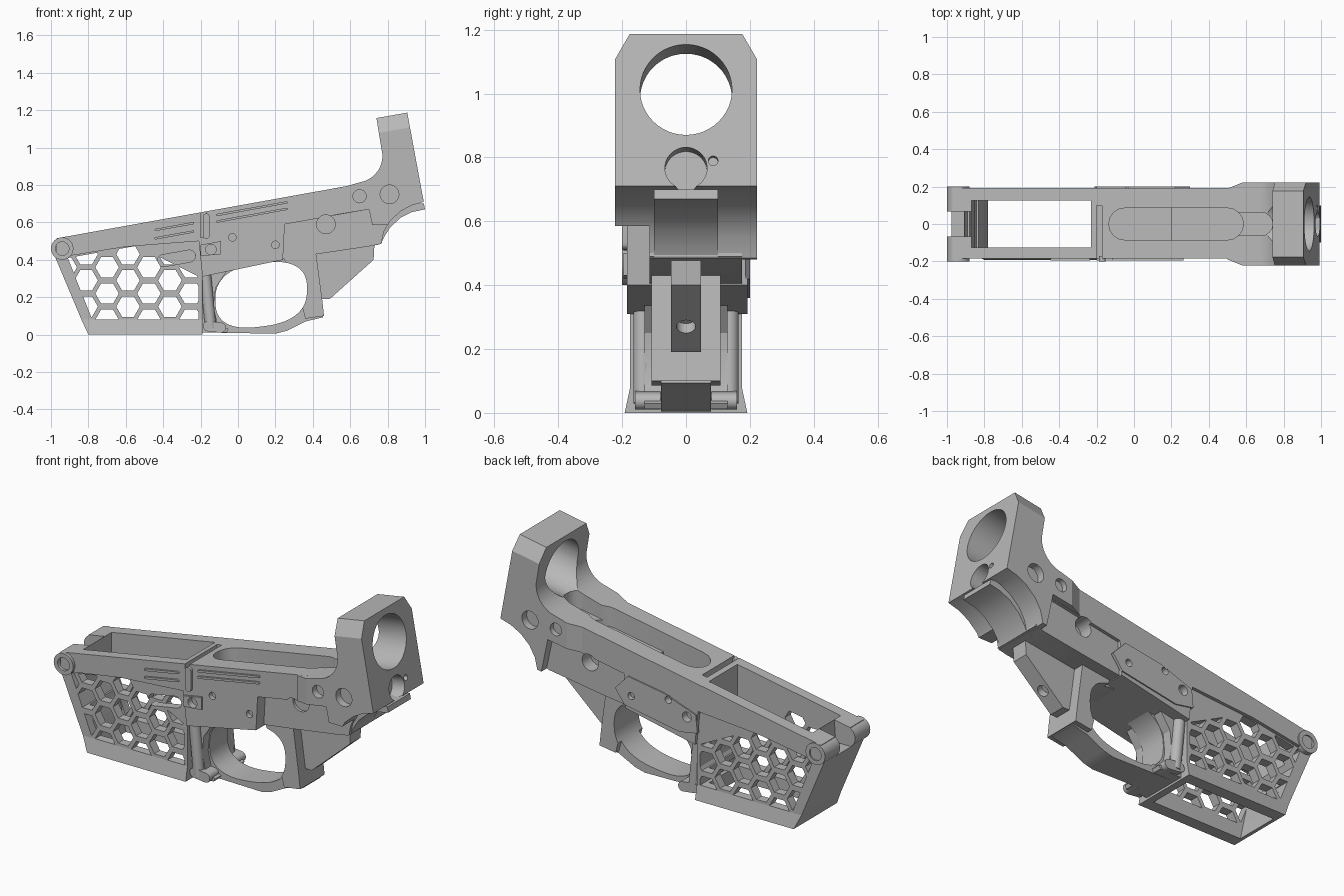
import bpy, bmesh, math
from mathutils import Matrix, Vector

cube = bpy.data.objects.get("Cube")
if cube:
    bpy.data.objects.remove(cube, do_unlink=True)

grey = bpy.data.materials.new("plain grey")
grey.use_nodes = True
grey.diffuse_color = (0.48, 0.48, 0.48, 1)
grey.node_tree.nodes["Principled BSDF"].inputs["Base Color"].default_value = grey.diffuse_color

TILT = math.radians(9.9)
ALONG = Vector((math.cos(TILT), 0, math.sin(TILT)))


def finish(bm, name):
    bmesh.ops.recalc_face_normals(bm, faces=bm.faces)
    mesh = bpy.data.meshes.new(name)
    bm.to_mesh(mesh)
    bm.free()
    mesh.materials.append(grey)
    ob = bpy.data.objects.new(name, mesh)
    bpy.context.collection.objects.link(ob)
    return ob


def add_prism(bm, pts, y0, y1, width=None):
    """Side profile extruded across y; width(x, z) gives a tapered half width."""
    rings = []
    for y, s in ((y0, -1), (y1, 1)):
        rings.append([bm.verts.new((x, s * width(x, z) if width else y, z)) for x, z in pts])
    a, b = rings
    bm.faces.new(a)
    bm.faces.new(b[::-1])
    for i in range(len(a)):
        j = (i + 1) % len(a)
        bm.faces.new((a[j], a[i], b[i], b[j]))


def prism(name, pts, y0, y1=None, width=None):
    if y1 is None:
        y0, y1 = -y0, y0
    bm = bmesh.new()
    add_prism(bm, pts, y0, y1, width)
    return finish(bm, name)


def arc(cx, cz, r, start, end, n):
    angles = [math.radians(start + (end - start) * k / n) for k in range(n + 1)]
    return [(cx + r * math.cos(t), cz + r * math.sin(t)) for t in angles]


def circle(cx, cz, r, n=32):
    return arc(cx, cz, r, 0, 360, n)[:-1]


def slot(x0, z0, x1, z1, r):
    """Rounded bar outline between two points."""
    a = math.degrees(math.atan2(z1 - z0, x1 - x0))
    return arc(x0, z0, r, a + 90, a + 270, 8) + arc(x1, z1, r, a - 90, a + 90, 8)


def rod(name, point, axis, radius, length):
    bm = bmesh.new()
    m = Matrix.Translation(point) @ Vector(axis).to_track_quat('Z', 'Y').to_matrix().to_4x4()
    bmesh.ops.create_cone(bm, cap_ends=True, segments=48, radius1=radius, radius2=radius, depth=length, matrix=m)
    return finish(bm, name)


def cut(cutter, *parts):
    cutter.hide_render = True
    for ob in parts:
        mod = ob.modifiers.new("cut", 'BOOLEAN')
        mod.operation, mod.solver, mod.object = 'DIFFERENCE', 'EXACT', cutter
        bpy.context.view_layer.objects.active = ob
        bpy.ops.object.modifier_apply(modifier=mod.name)
    bpy.data.objects.remove(cutter, do_unlink=True)


def clip(poly, window):
    """Trim a polygon to a convex counter-clockwise window."""
    for i, a in enumerate(window):
        b = window[(i + 1) % len(window)]
        side = lambda p: (b[0] - a[0]) * (p[1] - a[1]) - (b[1] - a[1]) * (p[0] - a[0])
        out = []
        for k, p in enumerate(poly):
            q = poly[k - 1]
            sp, sq = side(p), side(q)
            if (sp >= 0) != (sq >= 0):
                t = sq / (sq - sp)
                out.append((q[0] + t * (p[0] - q[0]), q[1] + t * (p[1] - q[1])))
            if sp >= 0:
                out.append(p)
        poly = out
    return poly


def area(p):
    return abs(sum(p[i - 1][0] * p[i][1] - p[i][0] * p[i - 1][1] for i in range(len(p)))) / 2


# Main body and box-shaped front well
body = prism("upper_body", [(-0.97, 0.515), (0.68, 0.812), (0.70, 0.67), (0.25, 0.59), (0.24, 0.40),
                            (-0.19, 0.31), (-0.21, 0.50), (-0.60, 0.47), (-0.97, 0.41)], -0.184, 0.193)
well = prism("well", [(-0.98, 0.42), (-0.837, 0.08), (-0.19, 0.08), (-0.19, 0.52), (-0.60, 0.49)], 0.175)
flare = prism("well_flare", [(-0.837, 0.08), (-0.80, 0), (-0.19, 0), (-0.19, 0.08)], 0, 0,
              lambda x, z: 0.175 if z > 0.05 else 0.192)
mid = prism("mid_body", [(0.20, 0.62), (0.74, 0.71), (0.77, 0.49), (0.72, 0.475), (0.42, 0.43), (0.2, 0.40)],
            -0.115, 0.175)
pivot = prism("pivot_boss", circle(-0.94, 0.46, 0.06), 0.2)

# Rear ring block with a scooped underside and a central tongue
lug = prism("rear_block", [(0.58, 0.794)] + arc(0.63, 0.955, 0.142, -80, 15, 10) +
            [(0.74, 1.158), (0.905, 1.187), (0.993, 0.71), (0.93, 0.692), (0.87, 0.66), (0.815, 0.61),
             (0.78, 0.55), (0.765, 0.485), (0.74, 0.48), (0.70, 0.67), (0.58, 0.65)], 0.222)
prism("rear_tongue", [(0.74, 0.70), (0.994, 0.70), (1.0, 0.67), (0.93, 0.655), (0.87, 0.625), (0.815, 0.575),
                      (0.78, 0.52), (0.765, 0.485), (0.72, 0.475)], 0.1)
shoulder = prism("rear_shoulder", [(0.50, 0.779), (0.58, 0.794), (0.58, 0.65), (0.50, 0.636)], 0, 0,
                 lambda x, z: 0.19 if x < 0.55 else 0.222)
bm = bmesh.new()
bm.from_mesh(lug.data)
for s in (-1, 1):
    res = bmesh.ops.bisect_plane(bm, geom=bm.verts[:] + bm.edges[:] + bm.faces[:], plane_co=(0.83, s * 0.198, 1.135),
                                 plane_no=(-0.085, s * 0.87, 0.49), clear_outer=True)
    bmesh.ops.holes_fill(bm, edges=[e for e in res["geom_cut"] if isinstance(e, bmesh.types.BMEdge)])
bmesh.ops.recalc_face_normals(bm, faces=bm.faces)
bm.to_mesh(lug.data)
bm.free()
cut(prism("underside_cutter", [(0.5, 0.4), (0.9, 0.4), (0.9, 0.585), (0.5, 0.585)], -0.3, -0.115), lug)

# Lower loop and grip mount with its thin rear fin
guard = prism("lower_loop", [(-0.20, 0.33), (-0.20, 0.012), (0.20, 0.005), (0.26, 0.02), (0.36, 0.07),
                             (0.455, 0.093), (0.44, 0.18), (0.40, 0.43), (0.24, 0.42)], 0.078)
mount = prism("grip_mount", [(0.24, 0.42), (0.415, 0.45), (0.45, 0.19), (0.46, 0.10), (0.36, 0.085), (0.33, 0.2)],
              0.108)
fin = prism("grip_fin", [(0.40, 0.46), (0.73, 0.49), (0.725, 0.40), (0.49, 0.19), (0.44, 0.19)], 0.047)
loop_front = prism("loop_front", [(-0.20, 0.32), (-0.20, 0.012), (-0.06, 0.012), (-0.05, 0.03),
                                  (-0.11, 0.06), (-0.13, 0.15), (-0.12, 0.25), (-0.06, 0.34)], 0.13)
for s in (-1, 1):
    rod("loop_column", (-0.16, s * 0.135, 0.18), (-0.1, 0, 1), 0.03, 0.3)
    prism("loop_foot", slot(-0.16, 0.045, -0.09, 0.037, 0.027), *sorted((s * 0.08, s * 0.16)))

opening = []
for k in range(56):
    c, s = math.cos(k * math.tau / 56), math.sin(k * math.tau / 56)
    px, pz = (math.copysign(abs(v) ** 0.78, v) for v in (c, s))
    opening.append((0.124 + 0.245 * px, 0.213 + 0.17 * pz + 0.03 * px))
cut(prism("opening_cutter", opening, 0.4), guard, mount, loop_front)
cut(rod("fin_dimple", (0.58, 0, 0.27), (0.67, 0, -0.74), 0.03, 0.08), fin)

# Well cavity and the gap between the pivot bosses
cut(prism("cavity_cutter", [(-0.87, 0.9), (-0.87, 0.42), (-0.76, -0.1), (-0.23, -0.1), (-0.23, 0.9)], 0.125),
    body, well, flare)
cut(prism("pivot_gap", [(-1.1, 0.7), (-1.1, 0.41), (-0.88, 0.41), (-0.86, 0.7)], 0.066), body, well, pivot)

# Honeycomb windows
window = [(-0.78, 0.082), (-0.21, 0.082), (-0.21, 0.31), (-0.54, 0.475), (-0.91, 0.41)]
bm = bmesh.new()
for i in range(-2, 6):
    for k in range(-1, 4):
        cell = clip(circle(-0.70 + 0.112 * i, 0.22 + 0.14 * k - 0.07 * (i % 2), 0.063, 6), window)
        if len(cell) > 2 and area(cell) > 0.001:
            add_prism(bm, cell, -0.4, 0.4)
cut(finish(bm, "honeycomb_cutter"), body, well)
cut(prism("oval_window", slot(-0.40, 0.395, -0.26, 0.42, 0.032), -0.3, 0), body, well)

# Shallow stepped top recess and cross notch
for x0, x1, r, depth in ((-0.05, 0.50, 0.085, 0.13), (0.40, 0.68, 0.062, 0.08)):
    bm = bmesh.new()
    outline = slot(x0, 0, x1, 0, r)
    low, high = ([bm.verts.new((x, y, 0.69 + 0.18 * x + dz)) for x, y in outline] for dz in (-depth, 0.1))
    bm.faces.new(low)
    bm.faces.new(high[::-1])
    for i in range(len(low)):
        bm.faces.new((low[i - 1], low[i], high[i], high[i - 1]))
    cut(finish(bm, "recess_cutter"), body, lug, shoulder)
cut(prism("notch_cutter", [(-0.20, 0.52), (-0.17, 0.52), (-0.17, 0.8), (-0.20, 0.8)], -0.3, 0.1), body)

# Plain round openings in the rear block
cut(rod("bore_cutter", Vector((0.84, 0, 0.995)), ALONG, 0.144, 0.6), lug)
cut(rod("lower_bore", Vector((0.985, 0, 0.767)), ALONG, 0.066, 0.16), lug)
cut(rod("small_bore", Vector((0.98, 0.085, 0.79)), ALONG, 0.015, 0.06), lug)

# Raised side panel and ribs
panel = prism("side_panel", [(0.30, 0.50), (0.22, 0.585), (0.0, 0.55), (-0.20, 0.48), (-0.21, 0.38),
                             (-0.1, 0.36), (0.24, 0.42)], 0.185, 0.2)
button = prism("button_box", [(-0.20, 0.42), (-0.09, 0.43), (-0.09, 0.50), (-0.20, 0.48)], -0.196, -0.17)
for ends in ((-0.11, 0.605, 0.26, 0.672), (-0.11, 0.64, 0.26, 0.707), (-0.44, 0.515, -0.24, 0.551),
             (-0.44, 0.56, -0.24, 0.596)):
    prism("side_rib", slot(*ends, 0.006), -0.195, -0.18)
prism("side_lever", slot(-0.17, 0.53, -0.17, 0.63, 0.018), -0.2, -0.17)

# Shallow dimples on both sides
for x, z, r, depth, parts in ((-0.94, 0.46, 0.036, 0.16, (pivot,)), (0.65, 0.74, 0.035, 0.18, (lug,)),
                              (0.81, 0.75, 0.05, 0.18, (lug,)), (0.47, 0.59, 0.05, 0.1, (body, mid)),
                              (-0.03, 0.52, 0.02, 0.16, (body, panel)), (0.20, 0.48, 0.02, 0.16, (body, panel)),
                              (-0.145, 0.455, 0.028, 0.16, (body, button, panel))):
    bm = bmesh.new()
    for y0, y1 in ((-0.3, -depth), (depth, 0.3)):
        add_prism(bm, circle(x, z, r), y0, y1)
    cut(finish(bm, "dimple_cutter"), *parts)

# Smooth curved faces while keeping edges sharp
bpy.ops.object.select_all(action='DESELECT')
for ob in bpy.context.scene.objects:
    if ob.type == 'MESH' and ob.data.materials and ob.data.materials[0] == grey:
        ob.select_set(True)
        bpy.context.view_layer.objects.active = ob
bpy.ops.object.shade_smooth_by_angle(angle=math.radians(25))
